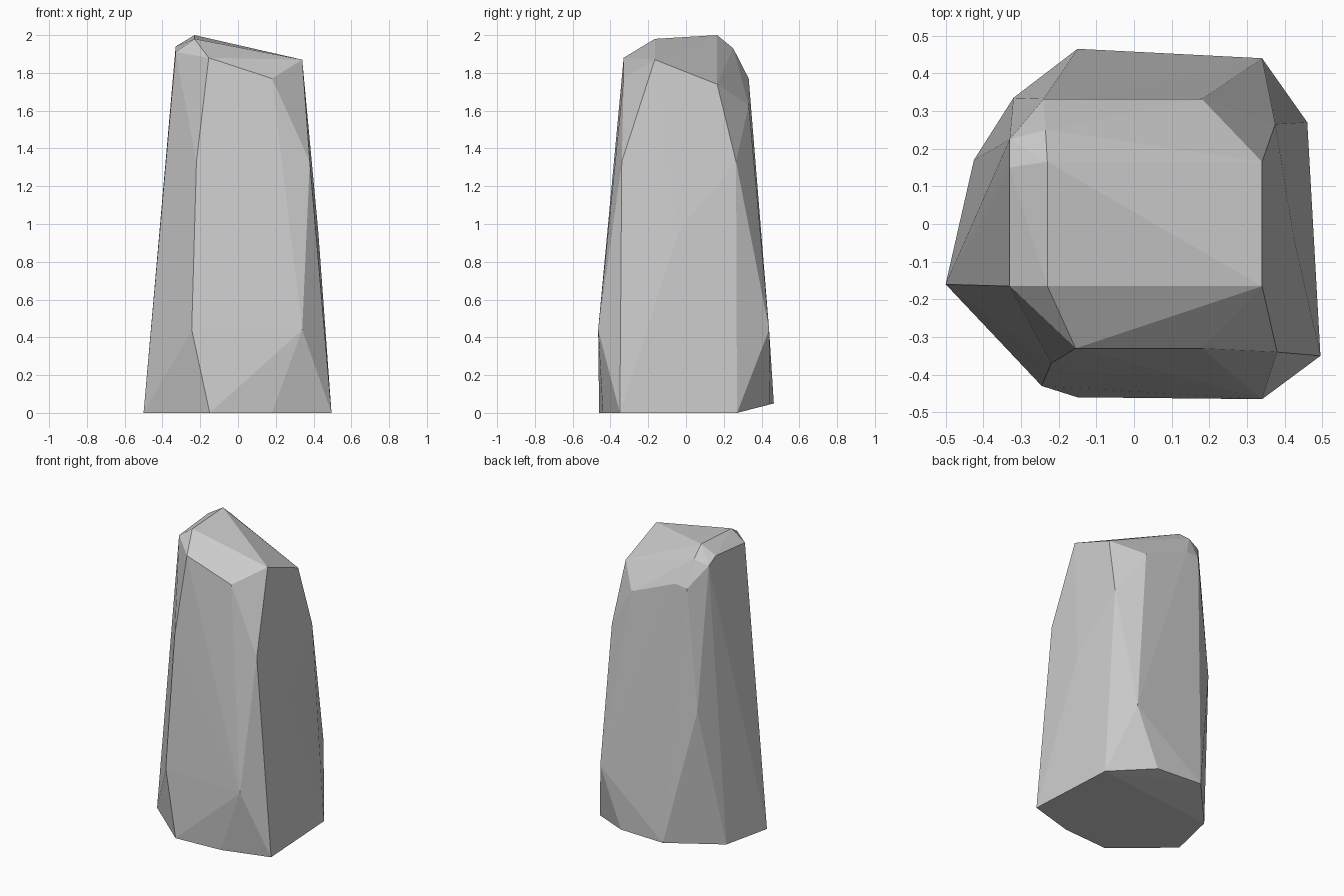
import bpy, bmesh

# Faceted standing stone: rings of corner points wrapped in a convex skin
foot = [(-.50, -.16, 0), (-.15, -.46, 0), (.18, -.44, 0), (.495, -.35, 0),
        (.46, .27, 0), (.18, .445, .045), (-.15, .465, .05), (-.425, .17, 0)]
waist = [(-.245, -.43, .44), (.34, -.465, .44), (.34, .44, .44),
         (.425, -.04, .96), (-.32, .335, .94)]
shoulder = [(-.22, -.37, 1.33), (.38, -.34, 1.33), (.375, .265, 1.33)]
crown = [(.34, -.165, 1.87), (.34, .165, 1.74), (.18, .332, 1.63),
         (-.15, .332, 1.77), (-.24, .332, 1.76), (-.33, .225, 1.90),
         (-.235, .25, 1.93), (-.33, .15, 1.94), (-.23, .165, 2.0),
         (-.23, -.165, 1.98), (-.33, -.165, 1.91), (-.155, -.33, 1.88),
         (.18, -.33, 1.77)]

bm = bmesh.new()
for p in foot + waist + shoulder + crown:
    bm.verts.new(p)
bmesh.ops.convex_hull(bm, input=bm.verts[:])
bmesh.ops.delete(bm, geom=[v for v in bm.verts if not v.link_faces], context='VERTS')
bmesh.ops.recalc_face_normals(bm, faces=bm.faces[:])

mesh = bpy.data.meshes.new("standing_stone")
bm.to_mesh(mesh)
bm.free()
stone = bpy.data.objects.new("standing_stone", mesh)
bpy.context.collection.objects.link(stone)
